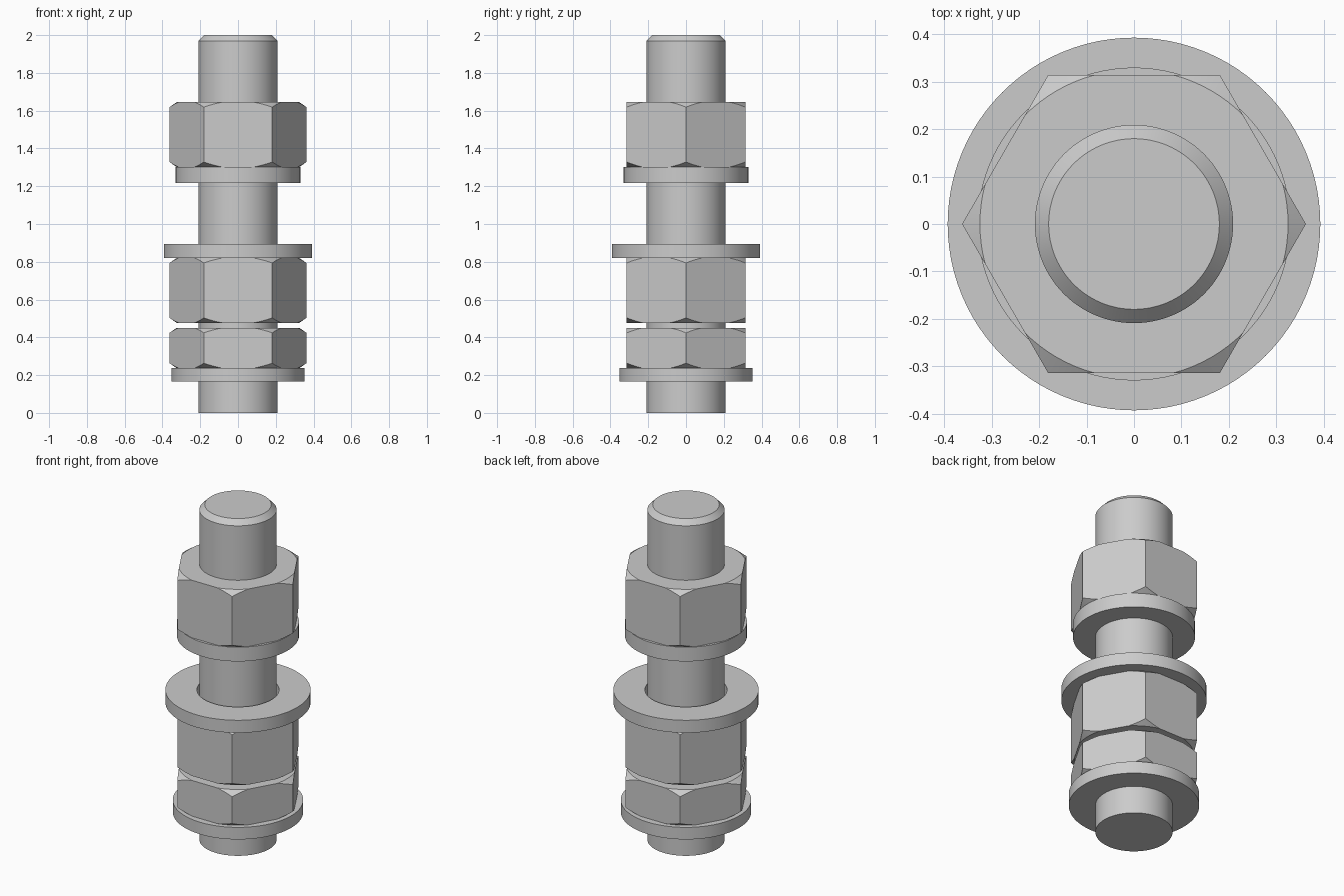
import bpy
import bmesh
from math import cos, pi, sin, radians

if "Cube" in bpy.data.objects:
    bpy.data.objects.remove(bpy.data.objects["Cube"], do_unlink=True)

SEGMENTS = 96
ROD_R = 0.209
APOTHEM = 0.314
CHAMFER_R = 0.325   # radius where the nut's corner chamfer begins
CHAMFER_SLOPE = 0.7

steel = bpy.data.materials.new("grey steel")
steel.use_nodes = True
GREY = (0.6, 0.6, 0.6, 1)
steel.diffuse_color = GREY
steel.node_tree.nodes["Principled BSDF"].inputs["Base Color"].default_value = GREY


def lathe(name, profile, hollow=True):
    """Sweep profile(angle) -> [(radius, z), ...] round the z axis."""
    bm = bmesh.new()
    columns = []
    for i in range(SEGMENTS):
        a = 2 * pi * i / SEGMENTS
        columns.append([bm.verts.new((r * cos(a), r * sin(a), z))
                        for r, z in profile(a)])
    count = len(columns[0])
    for i, col in enumerate(columns):
        nxt = columns[(i + 1) % SEGMENTS]
        for j in range(count if hollow else count - 1):
            k = (j + 1) % count
            bm.faces.new((col[j], nxt[j], nxt[k], col[k]))
    if not hollow:
        bm.faces.new([c[0] for c in reversed(columns)])
        bm.faces.new([c[-1] for c in columns])
    bmesh.ops.remove_doubles(bm, verts=bm.verts, dist=1e-5)
    bmesh.ops.recalc_face_normals(bm, faces=bm.faces)
    mesh = bpy.data.meshes.new(name)
    bm.to_mesh(mesh)
    bm.free()
    mesh.materials.append(steel)
    obj = bpy.data.objects.new(name, mesh)
    bpy.context.collection.objects.link(obj)
    bpy.ops.object.select_all(action="DESELECT")
    obj.select_set(True)
    bpy.context.view_layer.objects.active = obj
    bpy.ops.object.shade_smooth_by_angle(angle=radians(20))


def washer(name, radius, z0, z1, bore=ROD_R):
    lathe(name, lambda a: [(bore, z0), (radius, z0), (radius, z1), (bore, z1)])


def hex_nut(name, z0, z1):
    def profile(a):
        wall = APOTHEM / cos(a % (pi / 3) - pi / 6)
        rim = min(wall, CHAMFER_R)
        drop = (wall - rim) * CHAMFER_SLOPE
        return [(ROD_R, z0), (rim, z0), (wall, z0 + drop),
                (wall, z1 - drop), (rim, z1), (ROD_R, z1)]
    lathe(name, profile)


# Rod with a chamfered top end
lathe("threaded_rod",
      lambda a: [(ROD_R, 0), (ROD_R, 1.97), (0.18, 2)], hollow=False)

# Lower stack
washer("bottom_washer", 0.353, 0.165, 0.237)
hex_nut("thin_lock_nut", 0.237, 0.45)
hex_nut("lower_nut", 0.477, 0.82)
washer("wide_washer", 0.393, 0.82, 0.895, bore=0.222)

# Upper stack
washer("upper_washer", 0.33, 1.217, 1.302)
hex_nut("upper_nut", 1.302, 1.645)
